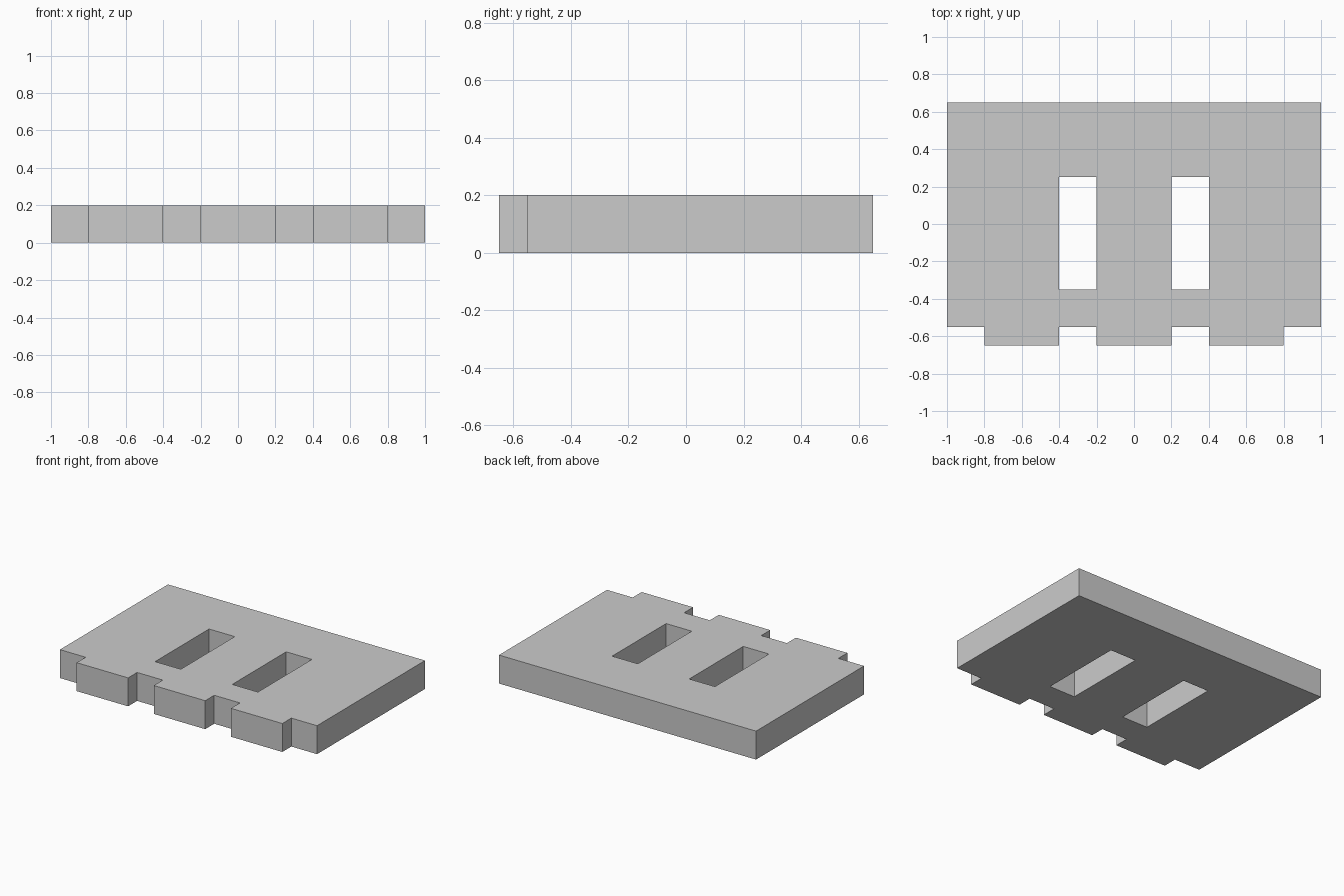
import bpy, bmesh

if "Cube" in bpy.data.objects:
    bpy.data.objects.remove(bpy.data.objects["Cube"])

# Grid lines of the plate outline, slots and tabs
xs = [-1, -0.8, -0.4, -0.2, 0.2, 0.4, 0.8, 1]
ys = [-0.65, -0.55, -0.35, 0.25, 0.65]
THICKNESS = 0.2

# Empty cells: gaps between the front tabs (row 0) and the two slots (row 2)
empty = {(0, 0), (2, 0), (4, 0), (6, 0), (2, 2), (4, 2)}

# Flat plate profile made of quads
bm = bmesh.new()
verts = {}


def corner(i, j):
    if (i, j) not in verts:
        verts[i, j] = bm.verts.new((xs[i], ys[j], 0))
    return verts[i, j]


for i in range(len(xs) - 1):
    for j in range(len(ys) - 1):
        if (i, j) not in empty:
            bm.faces.new([corner(i, j), corner(i + 1, j),
                          corner(i + 1, j + 1), corner(i, j + 1)])

mesh = bpy.data.meshes.new("slotted_plate")
bm.to_mesh(mesh)
bm.free()
plate = bpy.data.objects.new("slotted_plate", mesh)
bpy.context.collection.objects.link(plate)

# Thicken upwards from the ground
solid = plate.modifiers.new("thickness", 'SOLIDIFY')
solid.thickness = THICKNESS
solid.offset = 1
